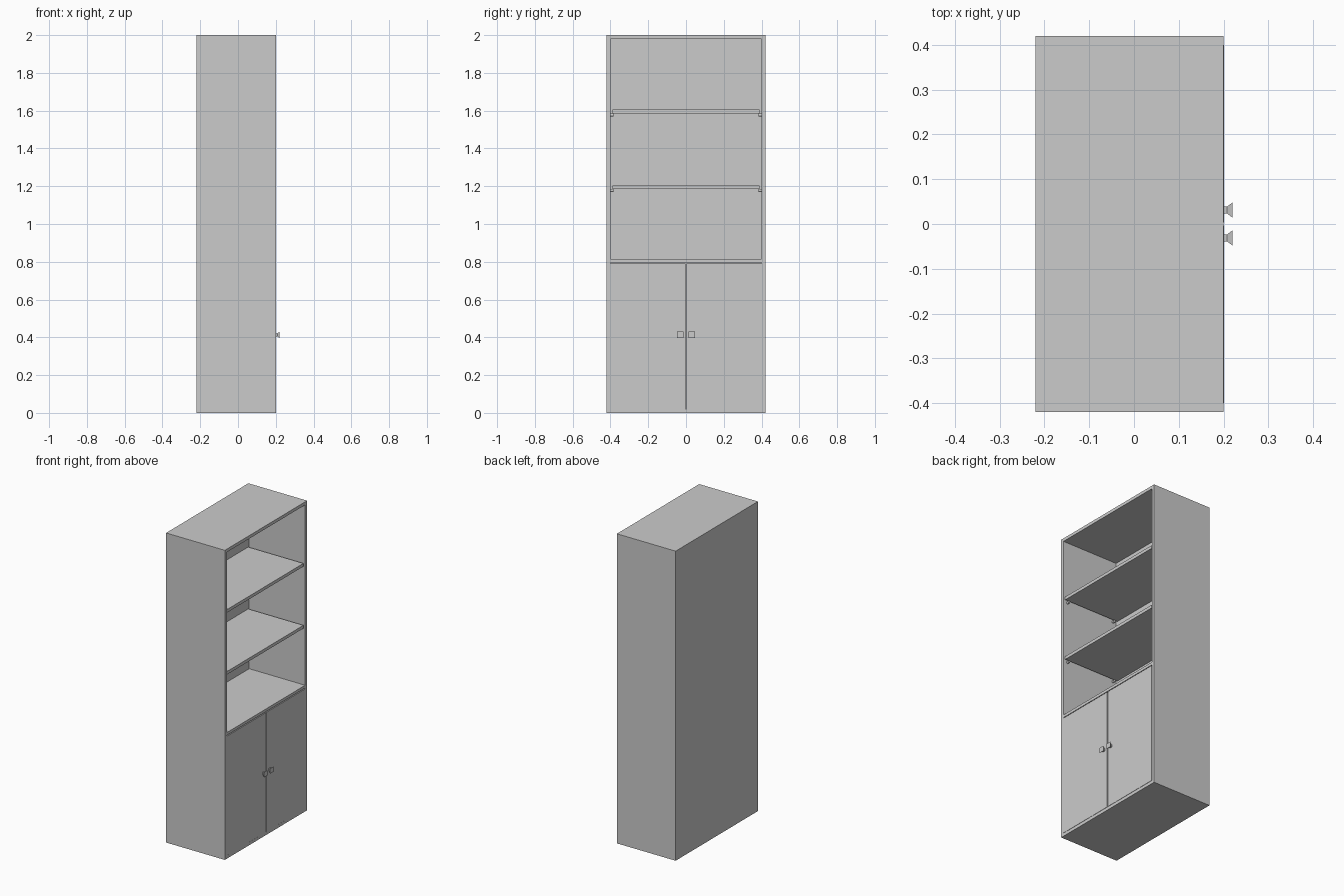
import bpy, bmesh, math
from mathutils import Matrix

if "Cube" in bpy.data.objects:
    bpy.data.objects.remove(bpy.data.objects["Cube"])


def box(name, x, y, z):
    """Box from (min, max) ranges on each axis."""
    bm = bmesh.new()
    bmesh.ops.create_cube(bm, size=1)
    for v in bm.verts:
        v.co = [r[0] + (c + 0.5) * (r[1] - r[0]) for c, r in zip(v.co, (x, y, z))]
    return finish(name, bm)


def finish(name, bm):
    bmesh.ops.recalc_face_normals(bm, faces=bm.faces)
    me = bpy.data.meshes.new(name)
    bm.to_mesh(me)
    bm.free()
    ob = bpy.data.objects.new(name, me)
    bpy.context.collection.objects.link(ob)
    return ob


def carve(target, x, y, z):
    """Cut a box-shaped opening and discard the cutter."""
    cutter = box("cutter", x, y, z)
    cutter.hide_render = True
    mod = target.modifiers.new("opening", 'BOOLEAN')
    mod.operation = 'DIFFERENCE'
    mod.solver = 'EXACT'
    mod.object = cutter
    bpy.context.view_layer.objects.active = target
    bpy.ops.object.modifier_apply(modifier=mod.name)
    bpy.data.objects.remove(cutter)


def knob(name, y, z):
    """Square stem flaring to a wider square face, pointing along +x."""
    bm = bmesh.new()
    rings = []
    for x, h in ((0.2, 0.008), (0.208, 0.008), (0.22, 0.017)):
        rings.append([bm.verts.new((x, y + a * h, z + b * h))
                      for a, b in ((-1, -1), (1, -1), (1, 1), (-1, 1))])
    for lo, hi in zip(rings, rings[1:]):
        for i in range(4):
            j = (i + 1) % 4
            bm.faces.new((lo[i], lo[j], hi[j], hi[i]))
    bm.faces.new(rings[0])
    bm.faces.new(rings[-1])
    return finish(name, bm)


def peg(name, x, y, z):
    """Small round shelf support lying along y."""
    bm = bmesh.new()
    rot = Matrix.Translation((x, y, z)) @ Matrix.Rotation(math.pi / 2, 4, 'X')
    bmesh.ops.create_cone(bm, cap_ends=True, segments=16, radius1=0.008,
                          radius2=0.008, depth=0.016, matrix=rot)
    return finish(name, bm)


# Carcass with open upper bay and closed lower cupboard
carcass = box("carcass", (-0.22, 0.2), (-0.42, 0.42), (0, 2))
carve(carcass, (-0.2, 0.3), (-0.4, 0.4), (0.815, 1.98))
carve(carcass, (-0.2, 0.3), (-0.4, 0.4), (0.02, 0.797))

# Loose shelves, each resting on four pegs
for n, top in enumerate((1.205, 1.605), 1):
    box(f"shelf_{n}", (-0.2, 0.195), (-0.39, 0.39), (top - 0.02, top))
    for i, x in enumerate((-0.175, 0.17)):
        for j, s in enumerate((-1, 1)):
            peg(f"shelf_{n}_peg_{i}{j}", x, s * 0.392, top - 0.028)

# Pair of doors with knobs
for side, s in (("left", -1), ("right", 1)):
    box(f"door_{side}", (0.18, 0.201), sorted((s * 0.003, s * 0.399)), (0.021, 0.792))
    knob(f"knob_{side}", s * 0.031, 0.413)
